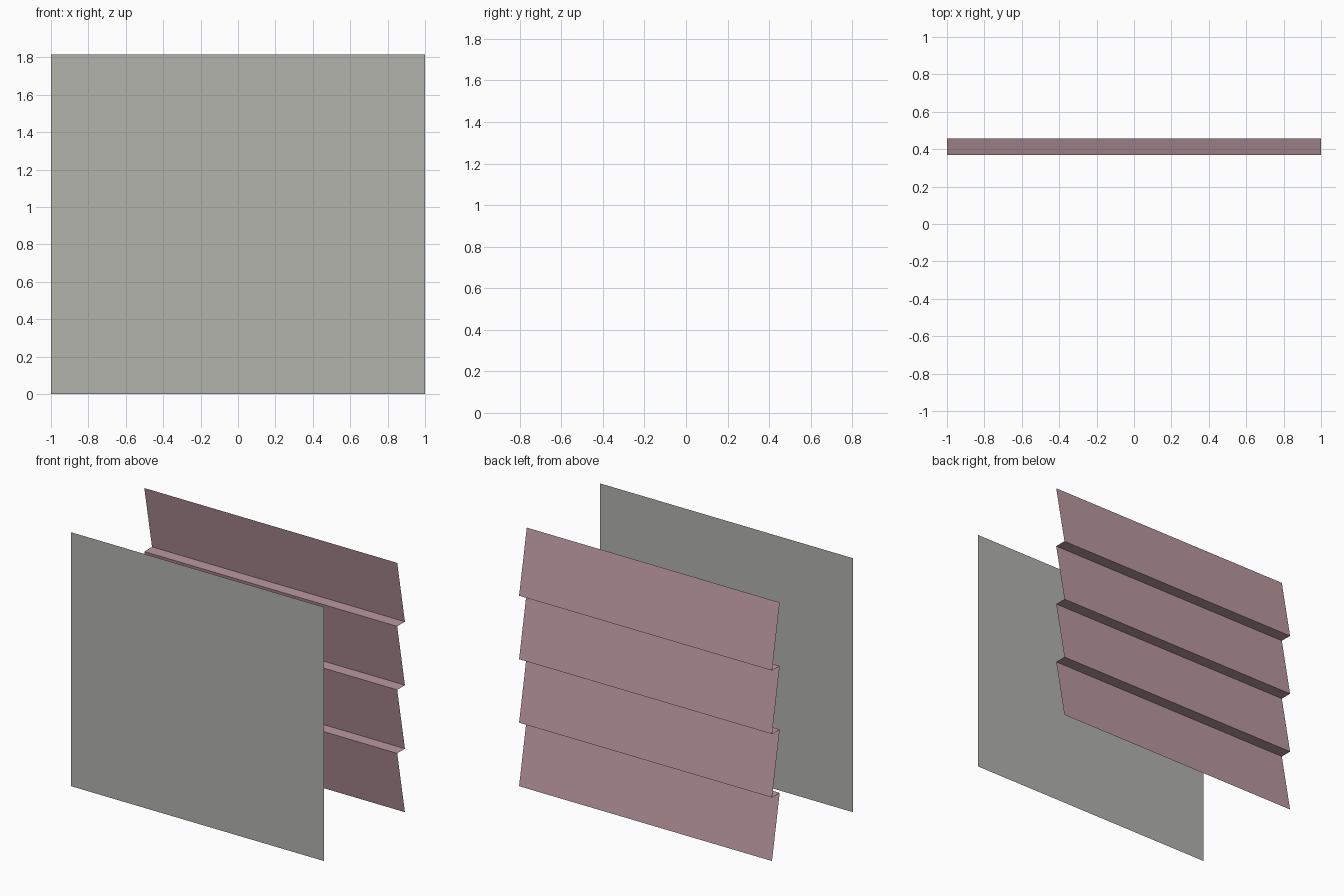
import bpy

if "Cube" in bpy.data.objects:
    bpy.data.objects.remove(bpy.data.objects["Cube"])

BOARDS = 4
HEIGHT = 1.815
Y_IN, Y_OUT = 0.37, 0.457


def material(name, rgb):
    m = bpy.data.materials.new(name)
    m.diffuse_color = (*rgb, 1.0)
    m.use_nodes = True
    m.node_tree.nodes["Principled BSDF"].inputs["Base Color"].default_value = m.diffuse_color
    return m


def sheet(name, profile, mat):
    """Sweep a (y, z) profile along x, giving an open, flat-faced sheet."""
    verts = [(x, y, z) for y, z in profile for x in (-1, 1)]
    faces = [(2 * i, 2 * i + 2, 2 * i + 3, 2 * i + 1) for i in range(len(profile) - 1)]
    mesh = bpy.data.meshes.new(name)
    mesh.from_pydata(verts, [], faces)
    mesh.materials.append(mat)
    ob = bpy.data.objects.new(name, mesh)
    bpy.context.collection.objects.link(ob)
    return ob


# Exterior clapboard siding: each board leans inward, then steps back out
step = HEIGHT / BOARDS
profile = []
for i in range(BOARDS):
    profile += [(Y_OUT, i * step), (Y_IN, (i + 1) * step)]
sheet("clapboard_siding", profile, material("dusty pink", (0.497, 0.319, 0.352)))

# Interior wall panel (listed top down so that it faces the front)
sheet("inner_wall", [(-Y_OUT, HEIGHT), (-Y_OUT, 0.0)],
      material("warm grey", (0.445, 0.451, 0.413)))
